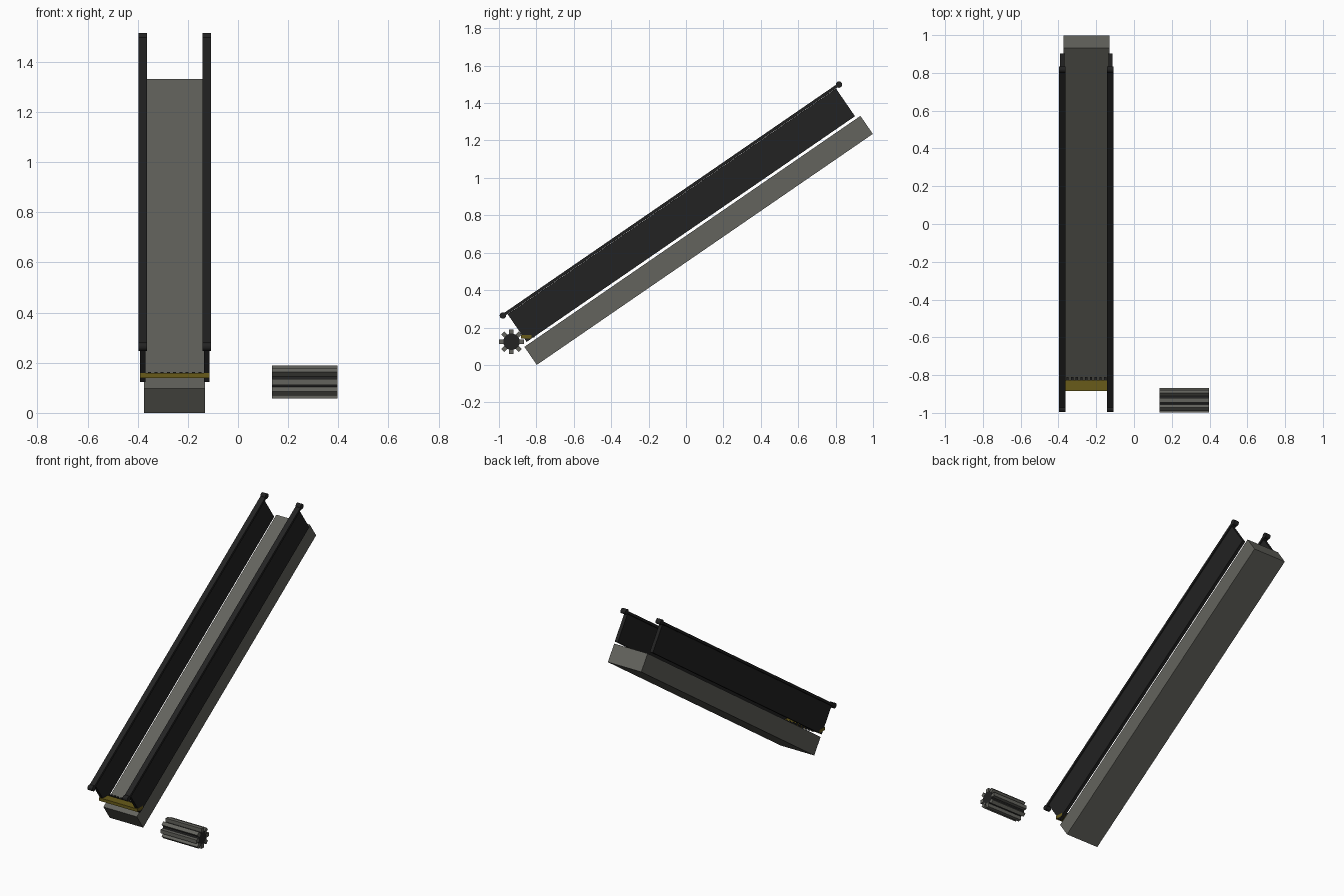
import bpy, math
from mathutils import Matrix, Vector

if "Cube" in bpy.data.objects:
    bpy.data.objects.remove(bpy.data.objects["Cube"])


def mat(name, c):
    m = bpy.data.materials.new(name)
    m.diffuse_color = (*c, 1)
    m.use_nodes = True
    m.node_tree.nodes["Principled BSDF"].inputs["Base Color"].default_value = m.diffuse_color
    return m


GREY = mat("warm grey", (0.125, 0.125, 0.11))
BLACK = mat("near black", (0.016, 0.016, 0.016))
YELLOW = mat("dark yellow", (0.14, 0.105, 0.01))

# sloped frame: s runs up the slope, n is perpendicular to it
SLOPE = Matrix.Translation((0, -0.979, 0.264)) @ Matrix.Rotation(math.radians(34.5), 4, 'X')
FLAT = Matrix.Identity(4)
CX, LENGTH = -0.2525, 2.18


def box(name, lo, hi, material, frame=FLAT):
    lo, hi = Vector(lo), Vector(hi)
    bpy.ops.mesh.primitive_cube_add(size=1)
    o = bpy.context.object
    o.name = name
    o.data.transform(frame @ Matrix.Translation((lo + hi) / 2) @ Matrix.Diagonal((*(hi - lo), 1)))
    o.data.materials.append(material)
    return o


def cylinder_x(name, centre, r, width, material, sides, frame=FLAT):
    bpy.ops.mesh.primitive_cylinder_add(vertices=sides, radius=r, depth=width)
    o = bpy.context.object
    o.name = name
    o.data.transform(frame @ Matrix.Translation(centre) @ Matrix.Rotation(math.pi / 2, 4, 'Y'))
    o.data.materials.append(material)
    bpy.ops.object.shade_smooth_by_angle(angle=math.radians(35))
    return o


# sloped truss
box("truss", (CX - 0.1215, 0, -0.32), (CX + 0.1215, LENGTH, -0.203), GREY, SLOPE)

# side panels with handrails and round handrail ends
for side, label in ((-1, "left"), (1, "right")):
    x = CX + side * 0.1275
    box(label + "_panel", (x - 0.011, 0.025, -0.188), (x + 0.011, LENGTH - 0.025, -0.009), BLACK, SLOPE)
    box(label + "_handrail", (x - 0.0175, 0, -0.008), (x + 0.0175, LENGTH, 0.008), BLACK, SLOPE)
    for s, end in ((0, "lower"), (LENGTH, "upper")):
        cylinder_x(f"{label}_{end}_handrail_end", (x, s, 0), 0.017, 0.035, BLACK, 24, SLOPE)

# comb plate with teeth
box("comb_plate", (CX - 0.139, -0.883, 0.14), (CX + 0.139, -0.827, 0.16), YELLOW)
for i in range(9):
    x = CX + (i - 4) * 0.025
    box("comb_tooth", (x - 0.006, -0.829, 0.146), (x + 0.006, -0.81, 0.164), BLACK)

# separate toothed drive roller
gx, gy, gz = 0.266, -0.933, 0.124
cylinder_x("roller_hub", (gx, gy, gz), 0.044, 0.26, BLACK, 24)
for i in range(8):
    f = Matrix.Translation((gx, gy, gz)) @ Matrix.Rotation(i * math.pi / 4, 4, 'X')
    box("roller_tooth", (-0.13, 0.036, -0.012), (0.13, 0.066, 0.012), GREY, f)
